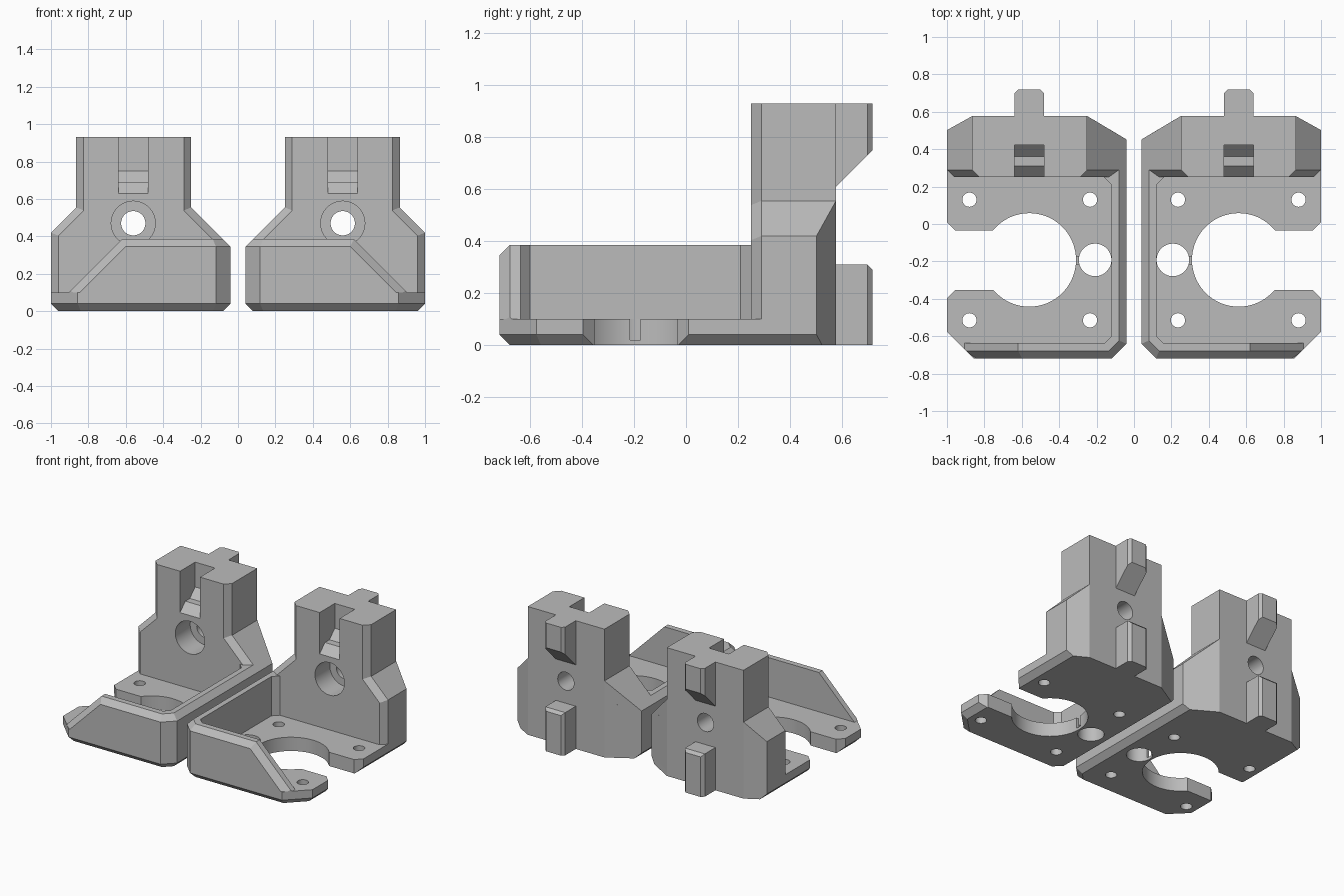
import bpy, bmesh, math
from mathutils import Matrix

cube = bpy.data.objects.get("Cube")
if cube:
    bpy.data.objects.remove(cube, do_unlink=True)

grey = bpy.data.materials.new("plain grey")
grey.use_nodes = True
GREY = (0.5, 0.5, 0.5, 1)
grey.diffuse_color = GREY
grey.node_tree.nodes["Principled BSDF"].inputs["Base Color"].default_value = GREY

K = math.tan(math.pi / 8)   # corner shift of a mitred inset
C = 0.04                    # edge chamfer
FRONT, BACK, TIP = -0.718, 0.577, 0.718
FLOOR, TOP = 0.1, 0.93
MID = 0.56                  # centre line of one bracket


def add_object(name, bm):
    bmesh.ops.recalc_face_normals(bm, faces=bm.faces)
    mesh = bpy.data.meshes.new(name)
    bm.to_mesh(mesh)
    bm.free()
    mesh.materials.append(grey)
    ob = bpy.data.objects.new(name, mesh)
    bpy.context.collection.objects.link(ob)
    return ob


def loft(name, axis, sections):
    """Skin matching 2D rings placed at positions along an axis."""
    bm = bmesh.new()
    rings = []
    for pos, pts in sections:
        ring = []
        for p in pts:
            co = list(p)
            co.insert("xyz".index(axis), pos)
            ring.append(bm.verts.new(co))
        rings.append(ring)
    for a, b in zip(rings, rings[1:]):
        for i in range(len(a)):
            j = (i + 1) % len(a)
            bm.faces.new((a[i], a[j], b[j], b[i]))
    bm.faces.new(rings[0])
    bm.faces.new(rings[-1])
    return add_object(name, bm)


def prism(name, axis, pts, lo, hi):
    return loft(name, axis, [(lo, pts), (hi, pts)])


def cylinder(name, axis, u, v, r, lo, hi, n=64):
    pts = [(u + r * math.cos(2 * math.pi * i / n), v + r * math.sin(2 * math.pi * i / n))
           for i in range(n)]
    return prism(name, axis, pts, lo, hi)


def combine(target, tool, operation):
    mod = target.modifiers.new("combine", 'BOOLEAN')
    mod.operation, mod.object, mod.solver = operation, tool, 'EXACT'
    dg = bpy.context.evaluated_depsgraph_get()
    result = bpy.data.meshes.new_from_object(target.evaluated_get(dg))
    target.modifiers.clear()
    target.data = result
    bpy.data.objects.remove(tool, do_unlink=True)


def cut(target, tool):
    combine(target, tool, 'DIFFERENCE')


def plan(d):
    """Footprint, inset on the sides and front only."""
    return [(0.04 + d, -0.64 + K * d), (0.118 + K * d, FRONT + d),
            (0.857 - K * d, FRONT + d), (1 - d, -0.575 + K * d),
            (1 - d, 0.502 + 0.55 * d), (0.865, BACK), (0.25, BACK),
            (0.04 + d, 0.452 + 0.6 * d)]


def shoulders(d):
    """Front silhouette of the tower."""
    k = K * d
    return [(0.04 + d, 0.06), (0.04 + d, 0.345 - k), (0.25 + d, 0.555 - k),
            (0.25 + d, TOP), (0.865 - d, TOP), (0.865 - d, 0.555 - k),
            (1 - d, 0.42 - k), (1 - d, 0.06)]


# Base and walls, with chamfered top and bottom edges
body = loft("motor_bracket_left", "z", [(0, plan(C)), (C, plan(0)),
                                        (0.345, plan(0)), (0.385, plan(C))])
pocket = [(0.12, -0.6), (0.157, -0.637), (1.2, -0.637), (1.2, 0.35), (0.26, 0.35), (0.12, 0.21)]
cut(body, prism("pocket", "z", pocket, FLOOR, 0.6))


# Sloping end of the front wall
def slope(s):
    return [(s - FLOOR, FLOOR), (1.3, FLOOR), (1.3, 0.6), (s - 0.6, 0.6)]


cut(body, loft("wall_slope", "y", [(FRONT - C, slope(0.885)), (FRONT + C, slope(1.005)),
                                   (-0.58, slope(1.005))]))

# Tower with angled shoulders, trimmed by the angled back corners
tower = loft("tower", "y", [(0.25, shoulders(C)), (0.25 + C, shoulders(0)), (0.7, shoulders(0))])
trim = [(-0.17, 0), (1.135, 0), (1.135, 0.427), (0.865, BACK), (0.25, BACK), (-0.17, 0.327)]
combine(tower, prism("back_trim", "z", trim, -0.2, 1.2), 'INTERSECT')
combine(body, tower, 'UNION')

# Back rail, interrupted in the middle
L, R, c = 0.48, 0.64, 0.02
rail = prism("rail", "z", [(L, 0.5), (R, 0.5), (R, TIP - c), (R - c, TIP),
                           (L + c, TIP), (L, TIP - c)], 0, TOP)
gap = [(BACK, 0.31), (TIP - c, 0.31), (TIP, 0.31 - c), (0.8, 0.21), (0.8, 0.833), (BACK, 0.61)]
cut(rail, prism("rail_gap", "x", gap, 0.4, 0.7))
combine(body, rail, 'UNION')

# Stepped slot at the top of the tower
steps = [(0.2, 0.58), (0.31, 0.69), (0.362, 0.69), (0.423, 0.75), (0.423, 1.1), (0.2, 1.1)]
cut(body, prism("slot", "x", steps, L, R))

# Counterbored hole through the tower
cut(body, cylinder("bore", "y", MID, 0.47, 0.065, 0.1, 0.9))
cut(body, cylinder("counterbore", "y", MID, 0.47, 0.118, 0.1, 0.42))

# Round opening, open to the outer side
cut(body, cylinder("opening", "z", MID, -0.192, 0.25, -0.1, 0.3))
mouth = [(0.6, -0.035), (0.955, -0.035), (1.1, 0.11), (1.1, -0.495), (0.955, -0.352), (0.6, -0.352)]
cut(body, prism("mouth", "z", mouth, -0.1, 0.3))

# Cable hole, its slit and the screw holes
cut(body, cylinder("cable_hole", "z", 0.208, -0.192, 0.087, -0.1, 0.2))
slit = [(0.21, -0.215), (0.4, -0.215), (0.4, -0.175), (0.21, -0.175)]
cut(body, prism("slit", "z", slit, 0.02, 0.2))
for x in (0.235, 0.88):
    for y in (-0.515, 0.13):
        cut(body, cylinder("screw_hole", "z", x, y, 0.038, -0.1, 0.2, 32))

# Mirrored partner
bm = bmesh.new()
bm.from_mesh(body.data)
bm.transform(Matrix.Scale(-1, 4, (1, 0, 0)))
partner = add_object("motor_bracket_right", bm)

# Smooth bores, crisp edges
for ob in (body, partner):
    bpy.ops.object.select_all(action='DESELECT')
    ob.select_set(True)
    bpy.context.view_layer.objects.active = ob
    bpy.ops.object.shade_smooth_by_angle(angle=math.radians(25))
